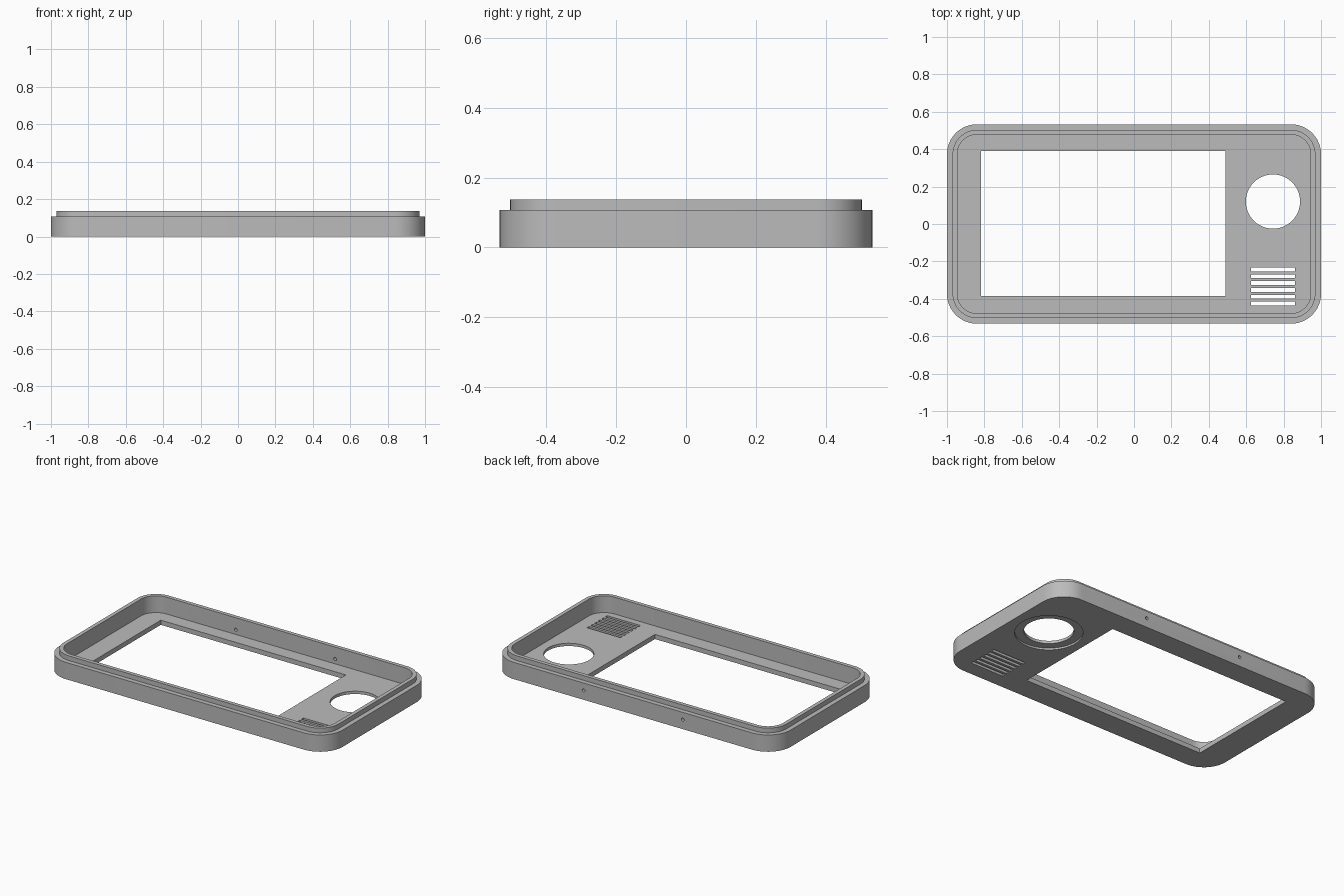
import bpy, bmesh
from math import sin, cos, pi
from mathutils import Matrix, Vector

cube = bpy.data.objects.get("Cube")
if cube:
    bpy.data.objects.remove(cube, do_unlink=True)

# Single grey material
grey = bpy.data.materials.new("mid grey")
grey.use_nodes = True
grey.diffuse_color = (0.5, 0.5, 0.5, 1)
bsdf = next(n for n in grey.node_tree.nodes if n.type == 'BSDF_PRINCIPLED')
bsdf.inputs["Base Color"].default_value = grey.diffuse_color
bsdf.inputs["Roughness"].default_value = 0.6


def rounded_rect(hx, hy, r, steps=12):
    """Counter-clockwise outline of a rectangle with optional round corners."""
    if r == 0:
        return [(hx, hy), (-hx, hy), (-hx, -hy), (hx, -hy)]
    pts = []
    for i, (sx, sy) in enumerate([(1, 1), (-1, 1), (-1, -1), (1, -1)]):
        for k in range(steps + 1):
            a = (i + k / steps) * pi / 2
            pts.append((sx * (hx - r) + r * cos(a), sy * (hy - r) + r * sin(a)))
    return pts


def circle(r, steps=64):
    return [(r * cos(2 * pi * k / steps), r * sin(2 * pi * k / steps)) for k in range(steps)]


def stack(bm, layers, matrix=Matrix()):
    """Join a series of (outline, height) loops into a closed solid."""
    rings = [[bm.verts.new(matrix @ Vector((x, y, z))) for x, y in outline]
             for outline, z in layers]
    for a, b in zip(rings, rings[1:]):
        for i in range(len(a)):
            j = (i + 1) % len(a)
            bm.faces.new((a[i], a[j], b[j], b[i]))
    bm.faces.new(rings[0][::-1])
    bm.faces.new(rings[-1])


def make_object(name, bm):
    bmesh.ops.recalc_face_normals(bm, faces=bm.faces)
    mesh = bpy.data.meshes.new(name)
    bm.to_mesh(mesh)
    bm.free()
    mesh.materials.append(grey)
    obj = bpy.data.objects.new(name, mesh)
    bpy.context.collection.objects.link(obj)
    return obj


HX, HY, RADIUS = 1.0, 0.533, 0.16
FLOOR, RIM, LIP = 0.03, 0.107, 0.137


def inset(d):
    return rounded_rect(HX - d, HY - d, RADIUS - d)


# Tray: outer wall, ledge, raised lip, inner wall and floor
bm = bmesh.new()
stack(bm, [(inset(0), 0), (inset(0), RIM), (inset(0.03), RIM),
           (inset(0.03), LIP), (inset(0.055), LIP), (inset(0.055), FLOOR)])
shell = make_object("case_shell", bm)

# Cutters: screen window, recessed round opening, vent slots, side pin holes
bm = bmesh.new()
window = rounded_rect(0.653, 0.387, 0)
stack(bm, [(window, -0.05), (window, 0.06)], Matrix.Translation((-0.165, 0.003, 0)))

stack(bm, [(circle(0.198), -0.05), (circle(0.198), 0.012),
           (circle(0.145), 0.012), (circle(0.145), 0.06)],
      Matrix.Translation((0.743, 0.12, 0)))

slot = rounded_rect(0.118, 0.01, 0)
for i in range(6):
    stack(bm, [(slot, -0.05), (slot, 0.06)],
          Matrix.Translation((0.743, -0.243 - 0.0365 * i, 0)))

pin = circle(0.01, 16)
for x in (-0.35, 0.35):
    stack(bm, [(pin, -0.06), (pin, 0.06)],
          Matrix.Translation((x, HY - 0.03, 0.06)) @ Matrix.Rotation(pi / 2, 4, 'X'))
cutter = make_object("opening_cutter", bm)
cutter.hide_render = True

# Cut the openings and shade the curved walls smooth
cut = shell.modifiers.new("openings", 'BOOLEAN')
cut.operation = 'DIFFERENCE'
cut.solver = 'EXACT'
cut.object = cutter
bpy.ops.object.select_all(action='DESELECT')
shell.select_set(True)
bpy.context.view_layer.objects.active = shell
bpy.ops.object.modifier_apply(modifier=cut.name)
bpy.data.objects.remove(cutter, do_unlink=True)
bpy.ops.object.shade_smooth_by_angle(angle=pi / 6)
